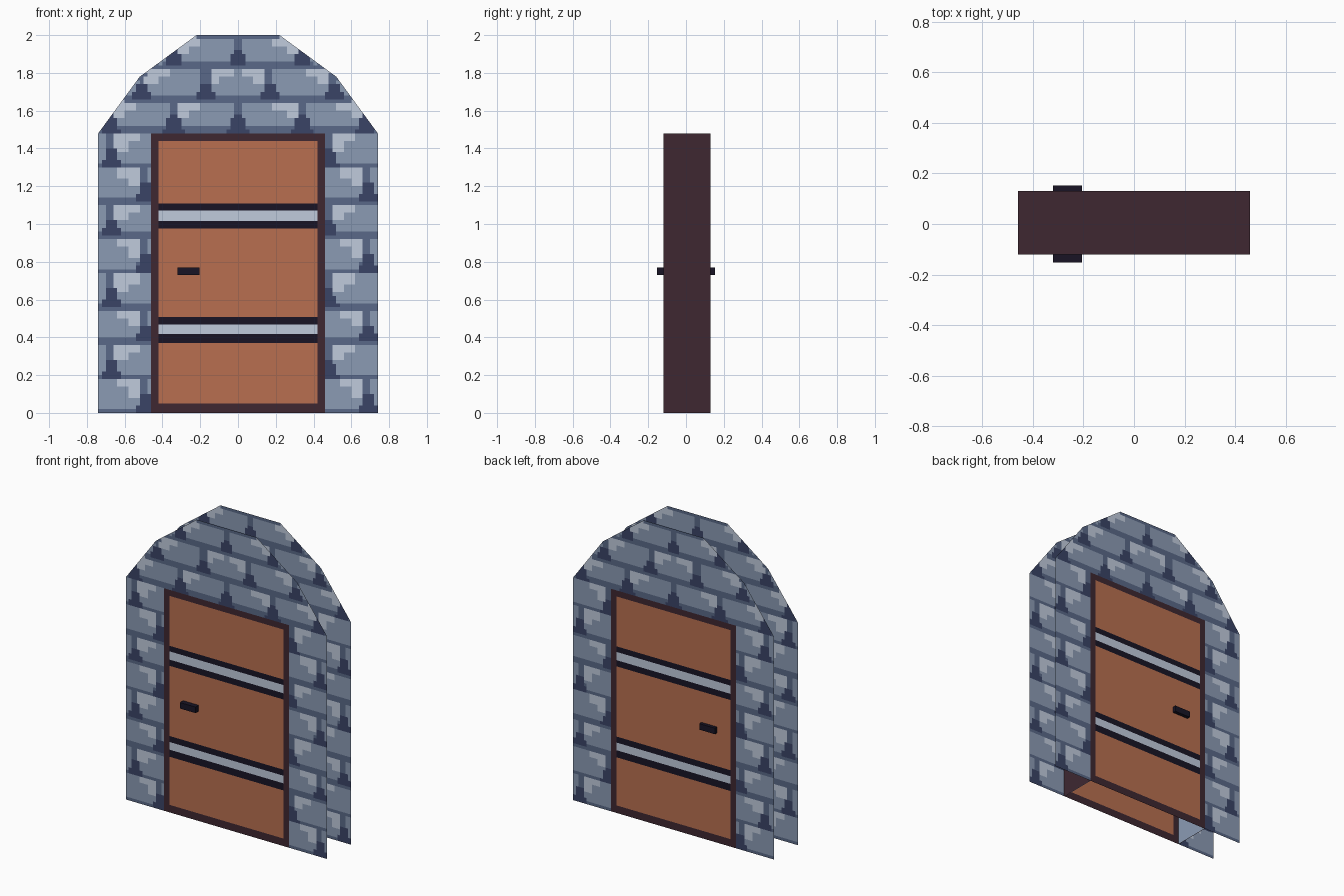
import bpy, bmesh, math
from mathutils import Vector, Matrix

if "Cube" in bpy.data.objects:
    bpy.data.objects.remove(bpy.data.objects["Cube"])

FRONT, BACK = -0.12, 0.13


def mat(name, hexcol):
    lin = []
    for i in (0, 2, 4):
        c = int(hexcol[i:i + 2], 16) / 255
        lin.append(c / 12.92 if c <= 0.04045 else ((c + 0.055) / 1.055) ** 2.4)
    m = bpy.data.materials.new(name)
    m.diffuse_color = (*lin, 1)
    m.use_nodes = True
    m.node_tree.nodes["Principled BSDF"].inputs["Base Color"].default_value = m.diffuse_color
    return m


stone = mat("stone_grey", "8b9bb4")
joint = mat("joint_blue_grey", "5a6988")
mortar = mat("dark_mortar", "3a4466")
light = mat("pale_grey", "c0cbdc")
wood = mat("orange_wood", "b86f50")
frame = mat("dark_brown", "3e2731")
iron = mat("black_iron", "181425")


def finish(bm, name, mats):
    me = bpy.data.meshes.new(name)
    bm.to_mesh(me)
    bm.free()
    for m in mats:
        me.materials.append(m)
    ob = bpy.data.objects.new(name, me)
    bpy.context.collection.objects.link(ob)
    return ob


# Brick pattern: 0 stone, 1 joint, 2 dark mortar, 3 highlight
def brick(d, t, h, width, hl_right):
    d = d % width                       # distance right of the vertical joint
    a = min(d, width - d)               # distance to the nearest joint
    f = t / h                           # 0 at top of the row, 1 at the bottom
    if f > 0.5 and a < 0.02 + 0.07 * (f - 0.5):
        return 2
    if a < 0.02 or f < 0.06 or f > 0.88 or (a < 0.04 and f > 0.75):
        return 1
    e = width - d if hl_right else d    # distance from the highlighted end
    if (e < 0.15 and f < 0.3) or (e < 0.08 and f < 0.55):
        return 3
    return 0


def stone_index(x, z):
    if z > 1.49:                        # arch rows, mirrored about the middle
        k = int((2.0 - z) / 0.17)
        return brick(abs(x) - (0.17 if k % 2 else 0), (2.0 - z) - k * 0.17, 0.17, 0.34, True)
    h = 1.49 / 8                        # side column rows
    k = int((1.49 - z) / h)
    odd = k % 2 == 1
    at = (0.69 if odd else 0.48) if x > 0 else (-0.49 if odd else -0.67)
    return brick(x - at, (1.49 - z) - k * h, h, 0.36, odd)


# Thin stone facade with arched top and door opening
def facade(name, y, flip):
    bm = bmesh.new()
    bmesh.ops.create_grid(bm, x_segments=74, y_segments=100, size=1)
    for v in bm.verts:
        v.co = Vector((v.co.x * 0.74, y, v.co.y + 1))
    hole = [f for f in bm.faces
            if abs(f.calc_center_median().x) < 0.46 and f.calc_center_median().z < 1.48]
    bmesh.ops.delete(bm, geom=hole, context='FACES')
    for s in (-1, 1):                   # clip the arch corners
        for (x0, z0), (x1, z1) in (((0.74, 1.48), (0.52, 1.78)), ((0.52, 1.78), (0.22, 2.0))):
            bmesh.ops.bisect_plane(bm, geom=bm.verts[:] + bm.edges[:] + bm.faces[:],
                                   plane_co=(s * x0, y, z0),
                                   plane_no=(s * (z1 - z0), 0, x0 - x1), clear_outer=True)
    for f in bm.faces:
        c = f.calc_center_median()
        f.material_index = stone_index(c.x, c.z)
    bm.normal_update()
    for f in bm.faces:
        if (f.normal.y > 0) != flip:
            f.normal_flip()
    finish(bm, name, [stone, joint, mortar, light])


# Door face: frame, wood panel and two iron bands
def door_face(name, y, flip):
    xs = [-0.46, -0.42, 0.42, 0.46]
    zs = [0, 0.05, 0.37, 0.417, 0.468, 0.508, 0.975, 1.016, 1.071, 1.108, 1.44, 1.48]
    panel = [1, 0, 2, 3, 2, 0, 2, 3, 2, 0, 1]
    bm = bmesh.new()
    for i in range(3):
        for j in range(11):
            q = [(xs[i], zs[j]), (xs[i + 1], zs[j]), (xs[i + 1], zs[j + 1]), (xs[i], zs[j + 1])]
            if flip:
                q.reverse()
            f = bm.faces.new([bm.verts.new((a, y, b)) for a, b in q])
            f.material_index = panel[j] if i == 1 else 1
    bmesh.ops.remove_doubles(bm, verts=bm.verts[:], dist=1e-5)
    finish(bm, name, [wood, frame, iron, light])


def quad(name, pts, m):
    bm = bmesh.new()
    bm.faces.new([bm.verts.new(p) for p in pts])
    finish(bm, name, [m])


def box(name, lo, hi, m):
    bm = bmesh.new()
    bmesh.ops.create_cube(bm, size=1)
    for v in bm.verts:
        v.co = Vector([(hi[i] + lo[i]) / 2 + v.co[i] * (hi[i] - lo[i]) for i in range(3)])
    finish(bm, name, [m])


for side, y, flip in (("front", FRONT, False), ("back", BACK, True)):
    facade(side + "_stone_arch", y, flip)
    door_face(side + "_door", y, flip)

# Door box sides and top (open underneath), with stone lining inside
for side, s in (("right", 1), ("left", -1)):
    def wall(x, d):
        p = [(x, FRONT, 0), (x, BACK, 0), (x, BACK, 1.48), (x, FRONT, 1.48)]
        return p if d > 0 else p[::-1]
    quad(side + "_door_side", wall(s * 0.46, s), frame)
    quad(side + "_inner_lining", wall(s * 0.457, -s), stone)
quad("door_top", [(-0.46, FRONT, 1.48), (0.46, FRONT, 1.48),
                  (0.46, BACK, 1.48), (-0.46, BACK, 1.48)], frame)

# Handles
box("front_handle", (-0.32, -0.153, 0.73), (-0.205, FRONT, 0.77), iron)
box("back_handle", (-0.32, BACK, 0.73), (-0.205, 0.153, 0.77), iron)
